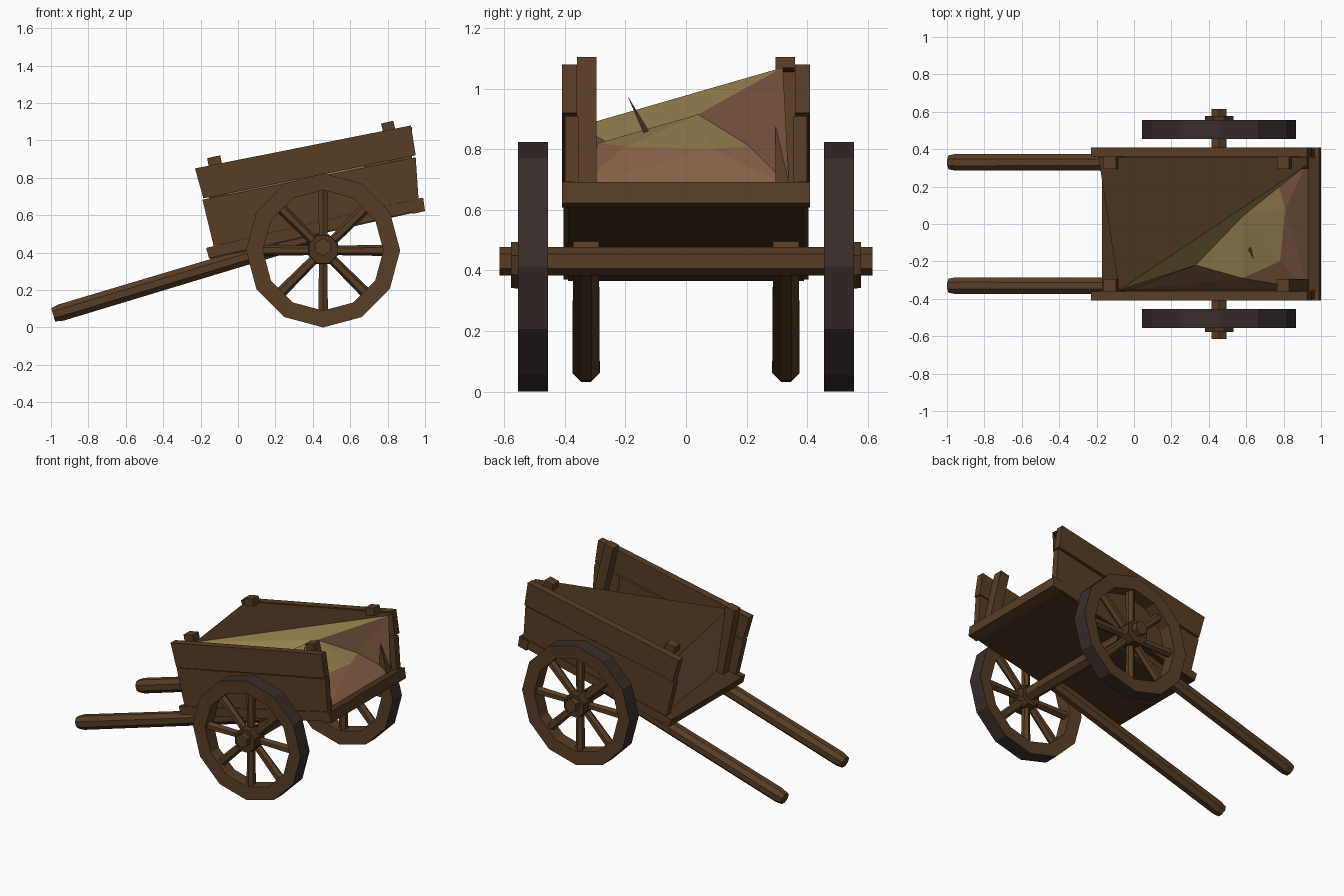
import bpy, bmesh, math
from mathutils import Vector, Matrix

if "Cube" in bpy.data.objects:
    bpy.data.objects.remove(bpy.data.objects["Cube"])


def material(name, rgb):
    m = bpy.data.materials.new(name)
    m.diffuse_color = (*rgb, 1)
    m.use_nodes = True
    m.node_tree.nodes["Principled BSDF"].inputs["Base Color"].default_value = m.diffuse_color
    return m


WOOD = material("wood", (0.095, 0.047, 0.02))
DARK = material("dark_wood", (0.065, 0.033, 0.014))
IRON = material("tyre", (0.04, 0.027, 0.025))
HAY = material("hay", (0.30, 0.22, 0.075))
STRAW = material("straw_side", (0.25, 0.125, 0.07))


def mesh(name, verts, faces, mats, slots=None, fix=True):
    me = bpy.data.meshes.new(name)
    me.from_pydata([tuple(v) for v in verts], [], faces)
    for m in mats:
        me.materials.append(m)
    if slots:
        me.polygons.foreach_set("material_index", slots)
    if fix:
        bm = bmesh.new()
        bm.from_mesh(me)
        bmesh.ops.recalc_face_normals(bm, faces=bm.faces)
        bm.to_mesh(me)
        bm.free()
    ob = bpy.data.objects.new(name, me)
    bpy.context.collection.objects.link(ob)
    return ob


def prism(name, pts, y0, y1, mat=WOOD):
    """Side outline in x/z, extruded along y."""
    n = len(pts)
    verts = [(x, y, z) for y in (y0, y1) for x, z in pts]
    faces = [tuple(range(n)), tuple(range(n, 2 * n))]
    faces += [(i, (i + 1) % n, n + (i + 1) % n, n + i) for i in range(n)]
    return mesh(name, verts, faces, [mat])


def rod(name, a, b, radii, sides, mat=WOOD, twist=0.0):
    """Low-poly rod from a to b; radii = [(fraction along, radius), ...]."""
    a, b = Vector(a), Vector(b)
    q = (b - a).to_track_quat('Z', 'Y')
    verts, faces = [], []
    for t, r in radii:
        for i in range(sides):
            w = 2 * math.pi * (i + 0.5) / sides + twist
            verts.append(a.lerp(b, t) + q @ Vector((r * math.cos(w), r * math.sin(w), 0)))
    for k in range(len(radii) - 1):
        for i in range(sides):
            j = (i + 1) % sides
            faces.append((k * sides + i, k * sides + j, (k + 1) * sides + j, (k + 1) * sides + i))
    faces += [tuple(range(sides)), tuple(range(len(verts) - sides, len(verts)))]
    return mesh(name, verts, faces, [mat])


# Sloping bed and its end beam
prism("bed", [(-0.17, 0.42), (0.98, 0.69), (0.99, 0.625), (-0.15, 0.365)], -0.39, 0.39, DARK)
prism("bed_end_beam", [(0.92, 0.675), (0.99, 0.692), (1.0, 0.622), (0.935, 0.607)], -0.41, 0.41)

CX, CZ, R = 0.455, 0.412, 0.412
for s, side in ((-1, "front"), (1, "back")):
    # Two side planks, bed rail and two stakes
    prism(f"{side}_upper_plank", [(-0.23, 0.85), (0.925, 1.08), (0.95, 0.92), (-0.185, 0.69)],
          s * 0.36, s * 0.41)
    prism(f"{side}_lower_plank", [(-0.19, 0.683), (0.95, 0.91), (0.965, 0.69), (-0.13, 0.435)],
          s * 0.355, s * 0.40)
    prism(f"{side}_bed_rail", [(-0.17, 0.425), (0.98, 0.693), (0.99, 0.63), (-0.155, 0.37)],
          s * 0.37, s * 0.405)
    prism(f"{side}_left_stake", [(-0.165, 0.905), (-0.095, 0.92), (0.0, 0.46), (-0.075, 0.44)],
          s * 0.295, s * 0.36)
    prism(f"{side}_right_stake", [(0.765, 1.09), (0.83, 1.105), (0.935, 0.67), (0.865, 0.65)],
          s * 0.295, s * 0.36)

    # Pulling shaft
    rod(f"{side}_shaft", (-0.988, s * 0.33, 0.067), (0.42, s * 0.33, 0.49),
        [(0, 0.04), (0.03, 0.049), (1, 0.046)], 8)

    # Twelve-sided rim with a dark tyre face
    prof = [(R, 0.455), (R, 0.555), (0.322, 0.55), (0.322, 0.46)]
    verts, faces, slots = [], [], []
    for i in range(12):
        w = math.radians(30 * i)
        verts += [(CX + r * math.cos(w), s * y, CZ + r * math.sin(w)) for r, y in prof]
        for k in range(4):
            j, k2 = (i + 1) % 12, (k + 1) % 4
            faces.append((4 * i + k, 4 * i + k2, 4 * j + k2, 4 * j + k))
            slots.append(1 if k == 0 else 0)
    mesh(f"{side}_wheel_rim", verts, faces, [WOOD, IRON], slots)

    # Eight spokes and the hub
    for i in range(8):
        w = math.radians(45 * i)
        rod(f"{side}_spoke_{i + 1}", (CX + 0.04 * math.cos(w), s * 0.505, CZ + 0.04 * math.sin(w)),
            (CX + 0.335 * math.cos(w), s * 0.505, CZ + 0.335 * math.sin(w)),
            [(0, 0.025), (1, 0.03)], 6)
    rod(f"{side}_hub", (CX, s * 0.455, CZ + 0.005), (CX, s * 0.577, CZ + 0.005),
        [(0, 0.07), (0.3, 0.085), (1, 0.082)], 8, DARK)

# Axle through both wheels
rod("axle", (CX, -0.615, 0.43), (CX, 0.615, 0.43), [(0, 0.047), (1, 0.047)], 6, WOOD)

# Cover over the back half of the load, meeting the hay along a diagonal
A, B, C = (-0.08, -0.355, 0.875), (0.93, 0.32, 1.07), (-0.19, 0.358, 0.853)
B2 = (0.92, 0.358, 1.07)
mesh("load_cover", [A, B, B2, C], [(0, 1, 2, 3)], [DARK], fix=False)

# Faceted hay heap: crest, shoulder ring and skirt on the bed
hv = [A, B, (0.58, 0.04, 0.915),                                  # 0 1 2
      (0.33, -0.22, 0.80), (0.58, -0.29, 0.82), (0.78, -0.2, 0.81),   # 3 4 5
      (0.81, 0.08, 0.80), (0.77, 0.21, 0.81),                     # 6 7
      (0.93, 0.34, 0.68), (0.93, -0.35, 0.68), (-0.02, -0.352, 0.455),  # 8 9 10
      C, (-0.1, 0.352, 0.436)]                                    # 11 12
yellow = [(0, 3, 2), (0, 2, 1), (2, 3, 4), (2, 4, 5), (2, 5, 6), (2, 6, 7)]
brown = [(2, 7, 1), (1, 7, 8), (7, 6, 8), (6, 9, 8), (6, 5, 9), (5, 4, 9),
         (4, 10, 9), (4, 3, 10), (3, 0, 10), (11, 10, 0), (11, 12, 10)]
mesh("hay_heap", hv, yellow + brown, [HAY, STRAW], [0] * len(yellow) + [1] * len(brown), fix=False)

# Stray stalk
rod("stalk", (0.62, -0.13, 0.85), (0.64, -0.19, 0.97), [(0, 0.012), (1, 0.001)], 3, DARK)
